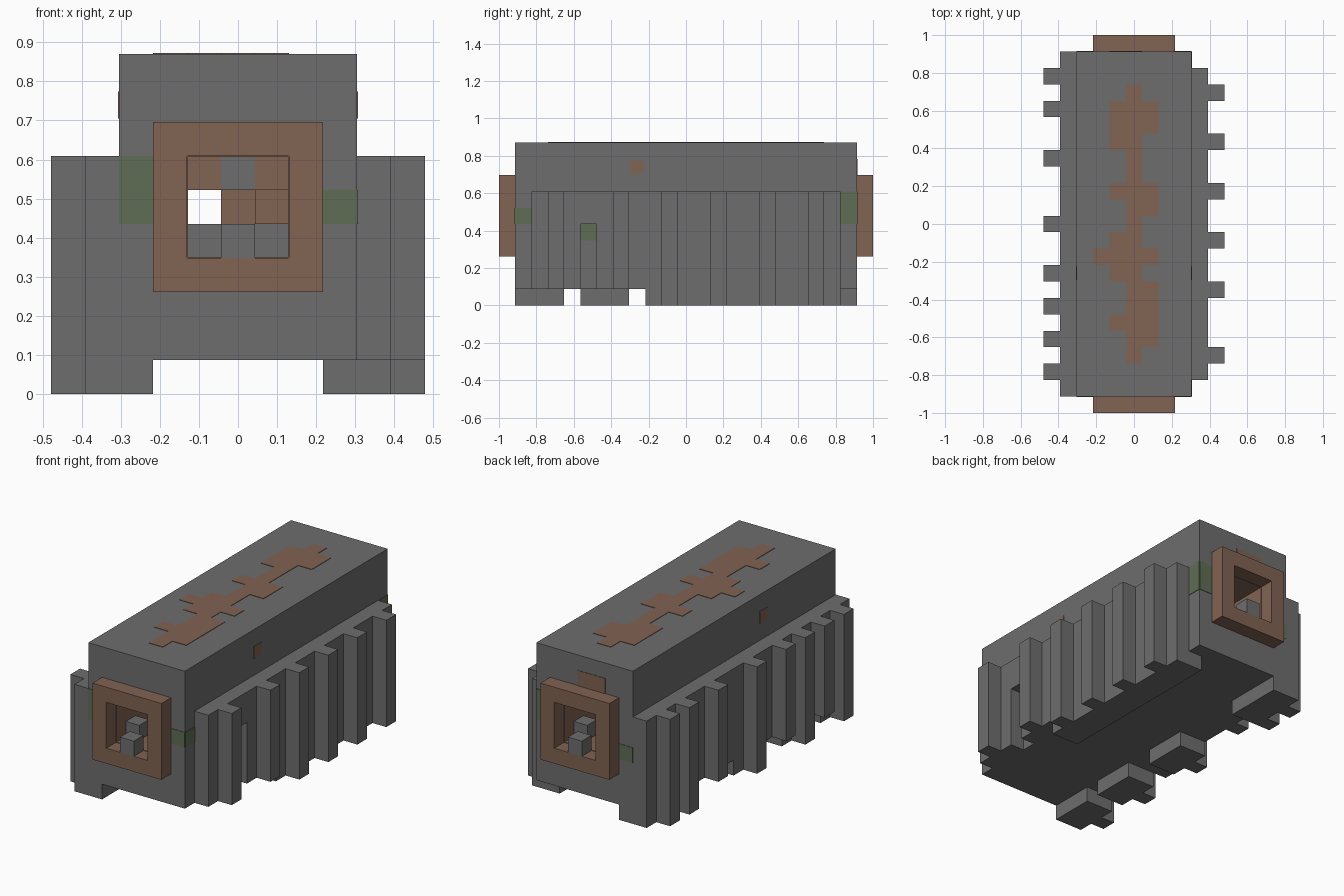
import bpy, bmesh
from mathutils import Vector, Matrix

V = 2 / 23      # size of one block
T = 0.03        # thickness of painted plates, in blocks

if "Cube" in bpy.data.objects:
    bpy.data.objects.remove(bpy.data.objects["Cube"])


def material(name, rgb):
    m = bpy.data.materials.new(name)
    m.use_nodes = True
    m.diffuse_color = (*rgb, 1)
    m.node_tree.nodes["Principled BSDF"].inputs["Base Color"].default_value = (*rgb, 1)
    return m


grey = material("stone grey", (0.155, 0.155, 0.155))
brown = material("rust brown", (0.22, 0.125, 0.085))
green = material("moss green", (0.115, 0.155, 0.09))


def part(name, mat, boxes):
    """One object from boxes given as (x, x, y, y, z, z) limits in blocks."""
    bm = bmesh.new()
    for x0, x1, y0, y1, z0, z1 in boxes:
        size = Vector((x1 - x0, y1 - y0, z1 - z0)) * V
        mid = Vector((x0 + x1, y0 + y1, z0 + z1)) * V / 2
        bmesh.ops.create_cube(bm, size=1, matrix=Matrix.LocRotScale(mid, None, size))
    mesh = bpy.data.meshes.new(name)
    bm.to_mesh(mesh)
    bm.free()
    mesh.materials.append(mat)
    ob = bpy.data.objects.new(name, mesh)
    bpy.context.collection.objects.link(ob)
    return ob


def cells(x0, x1, y0, y1, z0, z1):
    """Limits of a box covering whole cells, both ends included."""
    return (x0 - .5, x1 + .5, y0 - .5, y1 + .5, z0, z1 + 1)


def ring(hx, z0, z1, ix, i0, i1, y0, y1):
    """Four boxes around a square opening that runs along y."""
    return [(-hx, hx, y0, y1, z0, i0), (-hx, hx, y0, y1, i1, z1),
            (-hx, -ix, y0, y1, i0, i1), (ix, hx, y0, y1, i0, i1)]


# Hollow body, tunnel lining and the end frames
part("body", grey, ring(3.5, 1, 10, 1.5, 4, 7, -10.5, 10.5))
part("tunnel_lining", brown, ring(1.5, 4, 7, 1.5 - T, 4 + T, 7 - T, -10.5, 10.5))
for name, s in (("front_frame", -1), ("back_frame", 1)):
    y0, y1 = sorted((s * 10.5, s * 11.5))
    part(name, brown, ring(2.5, 3, 8, 1.5, 4, 7, y0, y1))

# Blocks inside the tunnel
part("tunnel_stones", grey, [cells(x, x, y, y, z, z) for x, y, z in
     ((0, -11, 4), (-1, -9, 4), (0, 11, 4), (1, 9, 4), (0, -8, 6))])
part("tunnel_rust_blocks", brown, [cells(x, x, y, y, z, z) for x, y, z in
     ((1, -7, 5), (-1, -8, 6), (1, -8, 6), (0, -6, 5), (1, 8, 6), (0, 7, 5))])

# Left side: panel with a notch, long foot and ribs
part("left_panel", grey, [cells(4, 4, -9, -7, 1, 6), cells(4, 4, -6, -6, 5, 6),
                          cells(4, 4, -5, 9, 1, 6)])
part("left_foot", grey, [cells(3, 4, -2, 9, 0, 0)])
part("left_ribs", grey, [cells(5, 5, y, y, 0 if y > -3 else 1, 6)
                         for y in (-8, -4, -1, 2, 5, 8)])

# Right side: panel, four feet and ribs that run down over the feet
feet = ((-10, -8), (-6, -4), (-1, 1), (7, 10))
part("right_panel", grey, [cells(-4, -4, -10, 10, 1, 6)])
part("right_feet", grey, [cells(-4, -3, a, b, 0, 0) for a, b in feet])
part("right_ribs", grey,
     [cells(-5, -5, y, y, 0 if any(a <= y <= b for a, b in feet) else 1, 6)
      for y in (-9, -7, -5, -3, 0, 4, 7, 9)])

# Rust streak along the top: row, first and last cell
streak = ((8, 0, 0), (7, -1, 1), (6, -1, 1), (5, -1, 0), (4, 0, 0), (3, 0, 0),
          (2, -1, 1), (1, 0, 1), (0, 0, 0), (-1, -1, 0), (-2, -2, 1), (-3, -1, 0),
          (-4, 0, 1), (-5, 0, 1), (-6, -1, 1), (-7, 0, 1), (-8, 0, 0))
part("top_rust", brown, [(a - .5, b + .5, y - .5, y + .5, 10, 10 + T)
                         for y, a, b in streak])

# Rust spots on the sides and above the back frame
part("side_rust_spots", brown, [(x, x + T, -3.4, -2.6, 8.1, 8.9)
                                for x in (3.5, -3.5 - T)])
part("back_rust", brown, [(-1.5, .5, 10.5, 10.5 + T, 8, 9)])

# Moss at the corners and inside the notch
part("front_moss", green, [(-3.5, -2.5, -10.5 - T, -10.5, 5, 7),
                           (2.5, 3.5, -10.5 - T, -10.5, 5, 6)])
part("back_moss", green, [(-3.5, -2.5, 10.5, 10.5 + T, 4, 5),
                          (2.5, 3.5, 10.5, 10.5 + T, 5, 7)])
part("left_moss", green, [(3.5, 3.5 + T, -10.5, -9.5, 5, 6),
                          (3.5, 3.5 + T, 9.5, 10.5, 5, 7),
                          (3.5, 3.5 + T, -6.5, -5.5, 4, 5)])
